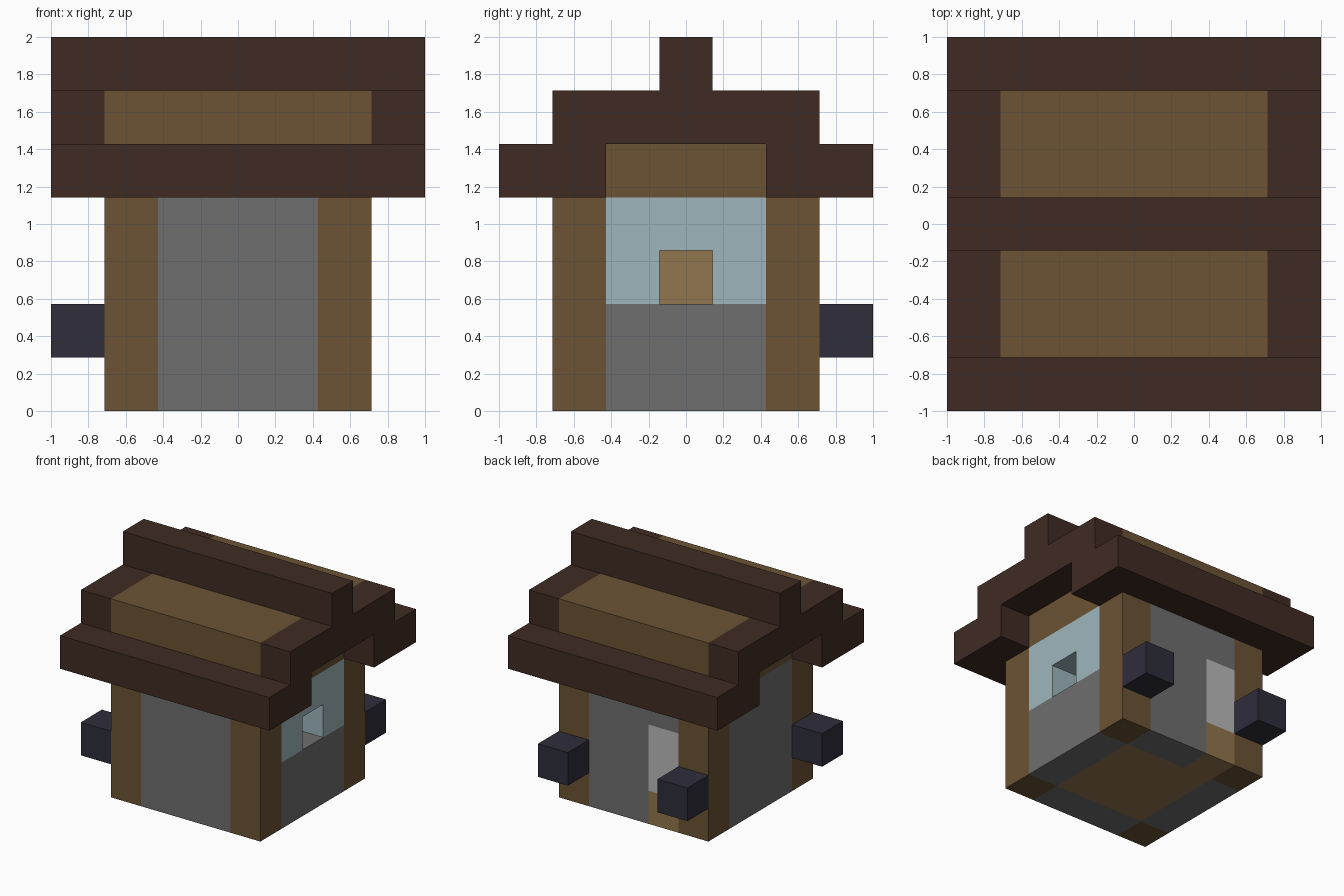
import bpy
import bmesh

cube = bpy.data.objects.get("Cube")
if cube:
    bpy.data.objects.remove(cube, do_unlink=True)

U = 2 / 7  # one block


def linear(c):
    c /= 255
    return c / 12.92 if c <= 0.04045 else ((c + 0.055) / 1.055) ** 2.4


def material(name, *rgb):
    m = bpy.data.materials.new(name)
    col = [linear(c) for c in rgb] + [1]
    m.use_nodes = True
    m.diffuse_color = col
    m.node_tree.nodes["Principled BSDF"].inputs["Base Color"].default_value = col
    return m


DARK = material("dark_brown", 64, 43, 35)
WOOD = material("timber_brown", 107, 83, 52)
TAN = material("plank_tan", 146, 118, 77)
STONE = material("stone_grey", 110, 110, 110)
PALE = material("pale_grey", 186, 186, 186)
GLASS = material("pale_blue", 158, 182, 189)
NIGHT = material("blue_black", 46, 45, 59)


def prism(name, profile, x0, x1, mat):
    """Extrude a (y, z) outline, in blocks, from x0 to x1."""
    bm = bmesh.new()
    face = bm.faces.new([bm.verts.new((x0 * U, y * U, z * U)) for y, z in profile])
    ext = bmesh.ops.extrude_face_region(bm, geom=[face], use_keep_orig=True)
    verts = [v for v in ext["geom"] if isinstance(v, bmesh.types.BMVert)]
    bmesh.ops.translate(bm, verts=verts, vec=((x1 - x0) * U, 0, 0))
    bmesh.ops.recalc_face_normals(bm, faces=bm.faces)
    mesh = bpy.data.meshes.new(name)
    bm.to_mesh(mesh)
    bm.free()
    mesh.materials.append(mat)
    obj = bpy.data.objects.new(name, mesh)
    bpy.context.collection.objects.link(obj)
    return obj


def box(name, x, y, z, mat):
    """Box spanning the inclusive block ranges x, y and z."""
    y0, y1 = y[0] - 0.5, y[1] + 0.5
    z0, z1 = z[0], z[1] + 1
    outline = [(y0, z0), (y1, z0), (y1, z1), (y0, z1)]
    return prism(name, outline, x[0] - 0.5, x[1] + 0.5, mat)


SPAN, BODY, INNER = (-3, 3), (-2, 2), (-1, 1)

# Corner posts
for x, sx in ((-2, "right"), (2, "left")):
    for y, sy in ((-2, "front"), (2, "back")):
        box(f"{sy}_{sx}_post", (x, x), (y, y), (0, 3), WOOD)

# Floor and door sill
box("floor", INNER, INNER, (0, 0), TAN)
box("door_sill", (-1, -1), (2, 2), (0, 0), TAN)

# Stone walls
box("front_wall", INNER, (-2, -2), (0, 3), STONE)
box("right_wall", (-2, -2), INNER, (0, 3), STONE)
box("left_wall_base", (2, 2), INNER, (0, 1), STONE)
box("back_wall", (0, 1), (2, 2), (0, 3), STONE)
box("door_lintel", (-1, -1), (2, 2), (3, 3), STONE)
box("door", (-1, -1), (2, 2), (1, 2), PALE)

# Window with a square opening in its lower middle
box("window_top", (2, 2), INNER, (3, 3), GLASS)
for y, side in ((-1, "front"), (1, "back")):
    box(f"window_{side}_pane", (2, 2), (y, y), (2, 2), GLASS)

# Shelf seen through the opening
box("inner_shelf", (-1, -1), (0, 0), (2, 2), TAN)

# Roof: attic, slope step, ridge, eaves and stepped gable frames
box("attic", BODY, BODY, (4, 4), WOOD)
box("roof_step", BODY, BODY, (5, 5), WOOD)
box("ridge", SPAN, (0, 0), (6, 6), DARK)
for y, side in ((-3, "front"), (3, "back")):
    box(f"{side}_eave", SPAN, (y, y), (4, 4), DARK)
gable = [(-2.5, 4), (-1.5, 4), (-1.5, 5), (1.5, 5),
         (1.5, 4), (2.5, 4), (2.5, 6), (-2.5, 6)]
for x, side in ((-3, "right"), (3, "left")):
    prism(f"{side}_gable_frame", gable, x - 0.5, x + 0.5, DARK)

# Dark blocks mounted outside the posts
for name, x, y in (("back_left", 2, 3), ("back_right", -2, 3), ("side", -3, -2)):
    box(f"{name}_block", (x, x), (y, y), (1, 1), NIGHT)
